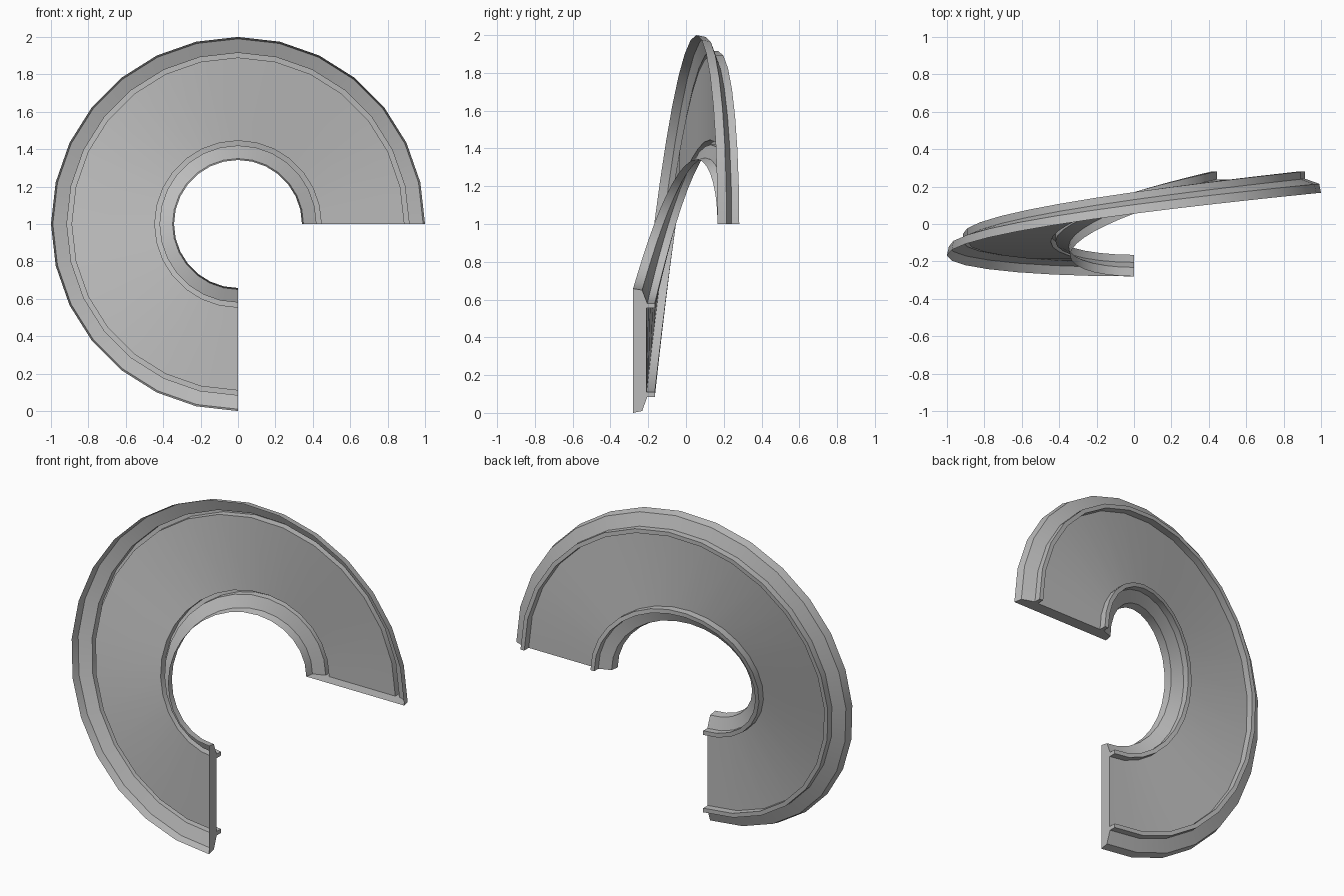
import bpy, bmesh
from math import sin, cos, pi, radians

cube = bpy.data.objects.get("Cube")
if cube:
    bpy.data.objects.remove(cube, do_unlink=True)

# Single grey finish
grey = bpy.data.materials.new("plain_grey")
grey.use_nodes = True
colour = (0.5, 0.5, 0.5, 1)
grey.diffuse_color = colour
grey.node_tree.nodes["Principled BSDF"].inputs["Base Color"].default_value = colour

# Half sections as (radius, depth): flared lip, then a raised rib
outer = [(1.0, 0), (0.99, 0.048), (0.915, 0.075), (0.915, 0.115),
         (0.89, 0.115), (0.89, 0.072)]
inner = [(0.445, 0.072), (0.445, 0.115), (0.42, 0.115), (0.42, 0.075),
         (0.35, 0.048), (0.342, 0)]
profile = outer + inner

SEGMENTS = 21
SWEEP = radians(270)
START_Y, TRAVEL = -0.28, 0.447

# Sweep the section three quarters round, easing from front to back
bm = bmesh.new()
rings = []
for i in range(SEGMENTS + 1):
    t = i / SEGMENTS
    angle = -pi / 2 - SWEEP * t
    shift = START_Y + TRAVEL * (1 - cos(pi * t)) / 2
    rings.append([bm.verts.new((r * cos(angle), shift + d, 1 + r * sin(angle)))
                  for r, d in profile])

# Trough walls, open at the front
for a, b in zip(rings, rings[1:]):
    for j in range(len(profile) - 1):
        bm.faces.new((a[j], a[j + 1], b[j + 1], b[j]))

# Flat end plates
bm.faces.new(rings[0][::-1])
bm.faces.new(rings[-1])
bmesh.ops.recalc_face_normals(bm, faces=bm.faces[:])

# Make the broad back wall face backwards
bm.faces.ensure_lookup_table()
wall = bm.faces[len(outer) - 1]
wall.normal_update()
if wall.normal.y < 0:
    bmesh.ops.reverse_faces(bm, faces=bm.faces[:])

mesh = bpy.data.meshes.new("spiral_trough")
bm.to_mesh(mesh)
bm.free()
mesh.materials.append(grey)
trough = bpy.data.objects.new("spiral_trough", mesh)
bpy.context.collection.objects.link(trough)

# Smooth along the sweep, crisp at section corners
bpy.ops.object.select_all(action="DESELECT")
trough.select_set(True)
bpy.context.view_layer.objects.active = trough
bpy.ops.object.shade_smooth_by_angle(angle=radians(25))
